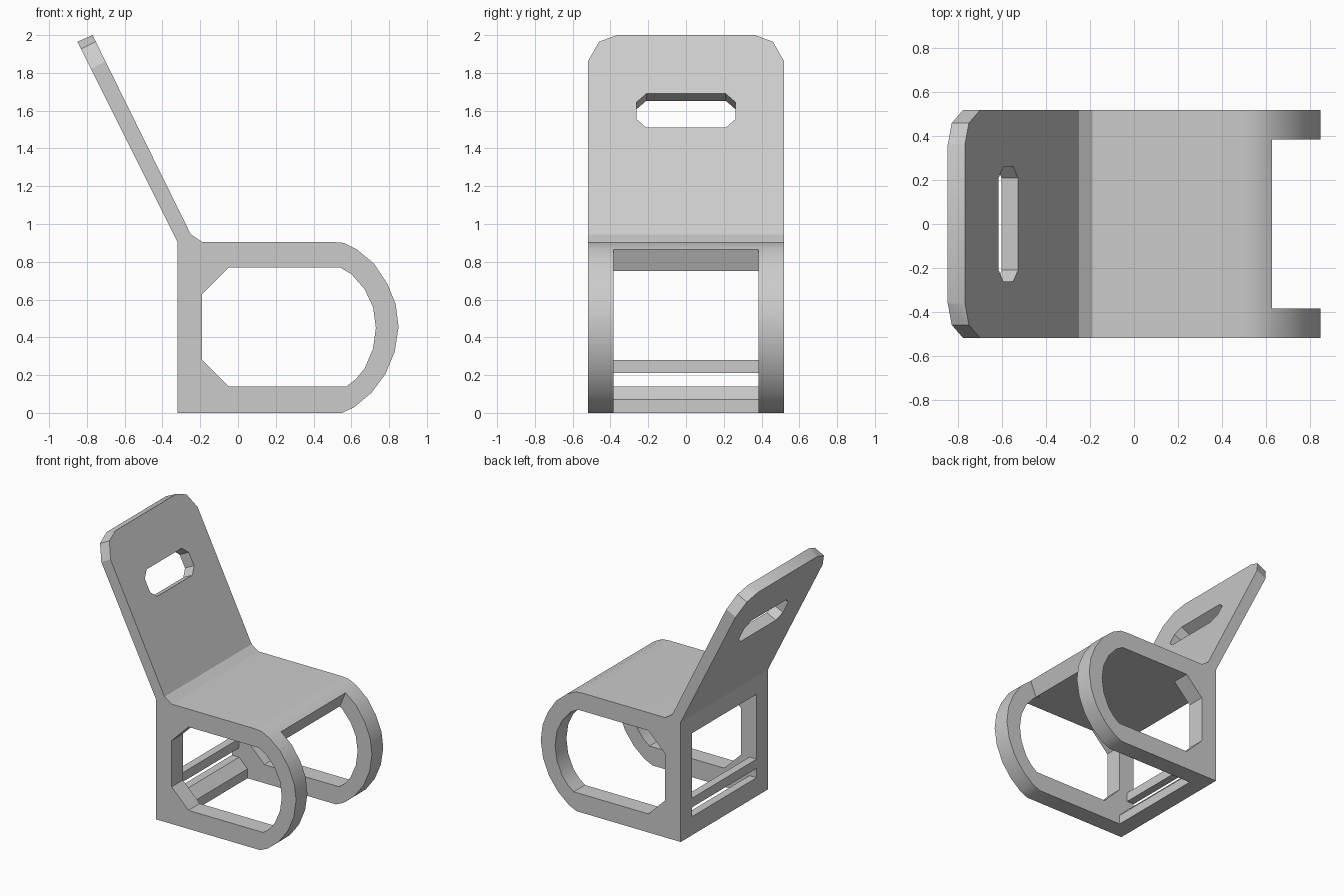
import bpy, bmesh, math
from mathutils import Vector

default = bpy.data.objects.get("Cube")
if default:
    bpy.data.objects.remove(default, do_unlink=True)

grey = bpy.data.materials.new("plain_grey")
grey.use_nodes = True
colour = (0.6, 0.6, 0.6, 1)
grey.diffuse_color = colour
grey.node_tree.nodes["Principled BSDF"].inputs["Base Color"].default_value = colour


def prism(name, points, offset):
    """Solid made by sweeping a flat outline along an offset."""
    bm = bmesh.new()
    face = bm.faces.new([bm.verts.new(p) for p in points])
    swept = bmesh.ops.extrude_face_region(bm, geom=[face])["geom"]
    bmesh.ops.translate(bm, vec=offset,
                        verts=[v for v in swept if isinstance(v, bmesh.types.BMVert)])
    bmesh.ops.recalc_face_normals(bm, faces=bm.faces)
    mesh = bpy.data.meshes.new(name)
    bm.to_mesh(mesh)
    bm.free()
    obj = bpy.data.objects.new(name, mesh)
    bpy.context.collection.objects.link(obj)
    mesh.materials.append(grey)
    return obj


def side_prism(name, outline, half):
    """Side outline (x, z) swept across the width."""
    return prism(name, [(x, -half, z) for x, z in outline], Vector((0, 2 * half, 0)))


def panel_prism(name, outline):
    """Outline (y, z) on the backrest face, swept through its thickness."""
    normal = Vector((0.897, 0, 0.442))
    pts = [Vector((-0.25 - (z - 0.945) * 0.493, y, z)) + normal * 0.1 for y, z in outline]
    return prism(name, pts, normal * -0.3)


# Chair silhouette: floor runner, round front, seat, leaning backrest
chair = side_prism("chair_body", [
    (-.32, 0), (.55, 0), (.615, .03), (.705, .105), (.78, .205), (.83, .325),
    (.85, .455), (.835, .575), (.79, .685), (.72, .79), (.63, .865), (.56, .9),
    (.5, .905), (-.19, .905), (-.25, .945), (-.77, 2), (-.85, 1.965), (-.32, .905)], .52)

# Opening through both sides
side_hole = side_prism("side_opening_cutter", [
    (-.19, .63), (-.05, .77), (.54, .77), (.6, .735), (.67, .655), (.715, .56),
    (.73, .45), (.715, .34), (.67, .235), (.625, .18), (.575, .14),
    (-.05, .14), (-.19, .28)], .7)

# Space between the side loops, leaving the seat and two rear rails
middle = side_prism("middle_cutter", [
    (-.4, .28), (-.4, .77), (.54, .77), (.582, .75), (.63, .865), (.655, .925),
    (1, .925), (1, -.1), (-.19, -.1), (-.19, .07), (-.26, .14), (-.4, .14),
    (-.4, .21), (-.26, .21), (-.26, .28)], .385)

# Hand slot and trimmed top corners of the backrest
slot = panel_prism("hand_slot_cutter", [
    (-.21, 1.51), (.21, 1.51), (.262, 1.555), (.262, 1.645),
    (.21, 1.69), (-.21, 1.69), (-.262, 1.645), (-.262, 1.555)])
corners = [panel_prism("corner_cutter", [
    (s * y, z) for y, z in [(.28, 2.031), (.365, 2), (.46, 1.965), (.52, 1.86),
                            (.56, 1.79), (.6, 2.15), (.28, 2.15)]]) for s in (-1, 1)]

cutters = [side_hole, middle, slot] + corners
for cutter in cutters:
    mod = chair.modifiers.new(cutter.name, "BOOLEAN")
    mod.operation = "DIFFERENCE"
    mod.solver = "EXACT"
    mod.object = cutter

# Bake the cuts and drop the cutters
bpy.context.view_layer.objects.active = chair
chair.select_set(True)
for mod in list(chair.modifiers):
    bpy.ops.object.modifier_apply(modifier=mod.name)
for cutter in cutters:
    bpy.data.objects.remove(cutter, do_unlink=True)

bpy.ops.object.shade_smooth_by_angle(angle=math.radians(25))
